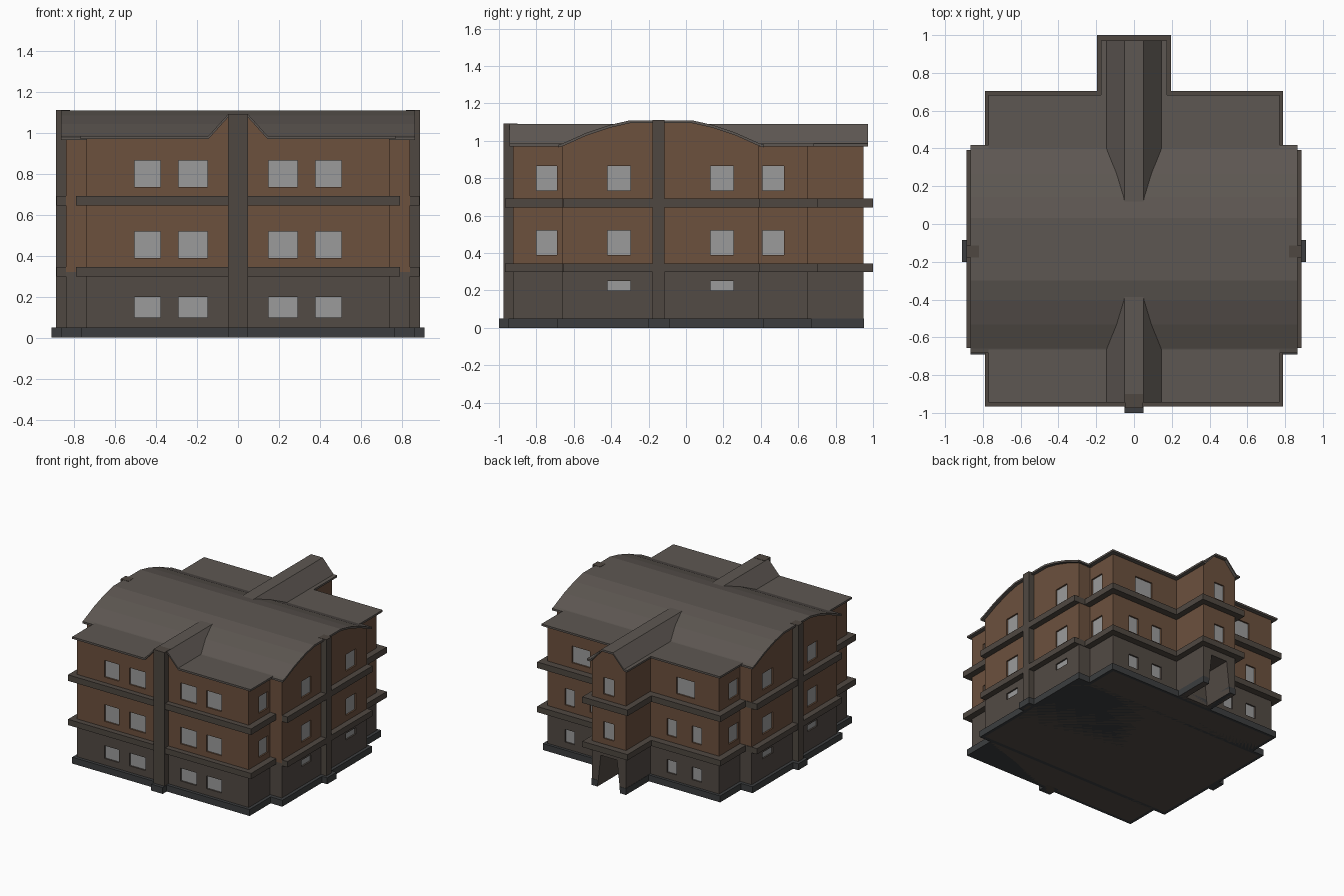
import bpy, bmesh

if "Cube" in bpy.data.objects:
    bpy.data.objects.remove(bpy.data.objects["Cube"])


def mat(name, r, g, b):
    m = bpy.data.materials.new(name)
    m.diffuse_color = (r, g, b, 1)
    m.use_nodes = True
    m.node_tree.nodes["Principled BSDF"].inputs["Base Color"].default_value = m.diffuse_color
    return m


BRICK = mat("brick", .150, .082, .048)
STONE = mat("stone", .085, .069, .058)
TRIM = mat("trim", .078, .064, .053)
ROOF = mat("roofing", .110, .095, .084)
BASE = mat("plinth", .045, .048, .050)
GLASS = mat("glass", .33, .33, .33)


def finish(name, bm, m=None):
    bmesh.ops.recalc_face_normals(bm, faces=bm.faces)
    me = bpy.data.meshes.new(name)
    bm.to_mesh(me)
    bm.free()
    ob = bpy.data.objects.new(name, me)
    bpy.context.collection.objects.link(ob)
    if m:
        me.materials.append(m)
    return ob


def add_prism(bm, pts, axis, a, b):
    """Extrude a (y,z) profile along x, or an (x,z) profile along y."""
    def co(p, t):
        return (t, p[0], p[1]) if axis == 'x' else (p[0], t, p[1])
    v0 = [bm.verts.new(co(p, a)) for p in pts]
    v1 = [bm.verts.new(co(p, b)) for p in pts]
    n = len(pts)
    bm.faces.new(v0)
    bm.faces.new(v1[::-1])
    for i in range(n):
        j = (i + 1) % n
        bm.faces.new((v0[i], v1[i], v1[j], v0[j]))


def prism(name, pts, axis, a, b, m=None):
    bm = bmesh.new()
    add_prism(bm, pts, axis, a, b)
    return finish(name, bm, m)


def add_box(bm, x0, x1, y0, y1, z0, z1):
    add_prism(bm, [(x0, z0), (x1, z0), (x1, z1), (x0, z1)], 'y', y0, y1)


def box(name, x0, x1, y0, y1, z0, z1, m):
    bm = bmesh.new()
    add_box(bm, x0, x1, y0, y1, z0, z1)
    return finish(name, bm, m)


def slab(top, t=.015):
    return top + [(u, z - t) for u, z in reversed(top)]


def mirror(half, c=0):
    return [(c - u, z) for u, z in half] + [(c + u, z) for u, z in reversed(half)]


# Window openings: (face, from, to, z0, z1)
TOP, MID, LOW = (.735, .865), (.39, .52), (.10, .20)
wins = []
for s in (-1, 1):
    for z in (TOP, MID, LOW):
        for a, b in ((.15, .29), (.378, .505)):
            wins.append(('y', -.925, -1, s * a, s * b, z))
    for z in (MID, LOW):
        for a, b in ((.29, .375), (.505, .59)):
            wins.append(('y', .65, 1, s * a, s * b, z))
    wins.append(('y', .65, 1, s * .375, s * .53, TOP))
    for z in (TOP, MID, (.20, .25)):
        for a, b in ((-.42, -.298), (.13, .255)):
            wins.append(('x', s * .84, s, a, b, z))
    for z in (TOP, MID):
        wins.append(('x', s * .74, s, -.80, -.69, z))
        wins.append(('x', s * .74, s, .41, .525, z))
for z in (TOP, MID):
    wins.append(('y', .95, 1, -.045, .045, z))

cut, panes = bmesh.new(), bmesh.new()
for ax, f, s, a, b, (z0, z1) in wins:
    a, b = min(a, b), max(a, b)
    for bm, d0, d1, g in ((cut, -.015, .02, 0), (panes, -.02, -.012, .002)):
        lo, hi = sorted((f + s * d0, f + s * d1))
        if ax == 'y':
            add_box(bm, a - g, b + g, lo, hi, z0 - g, z1 + g)
        else:
            add_box(bm, lo, hi, a - g, b + g, z0 - g, z1 + g)
cutter = finish("window_cutter", cut)
finish("window_panes", panes, GLASS)

# Tapered entrance passage under the stair tower
door = prism("entrance_cutter", [(-.10, -.02), (.10, -.02), (.07, .25), (-.07, .25)],
             'y', .70, 1.05)
for c in (cutter, door):
    c.hide_render = True
    c.display_type = 'WIRE'


def carve(ob, c):
    md = ob.modifiers.new("openings", 'BOOLEAN')
    md.operation = 'DIFFERENCE'
    md.solver = 'EXACT'
    md.object = c


# Roof profiles
CY = -.133
arch = mirror([(.55, .985), (.525, .987), (.40, 1.043), (.275, 1.085), (.165, 1.11)], CY)
gable = [(.145, .985), (.05, 1.09)]
wing_roof = mirror([(.77, .985)] + gable)
tower_roof = mirror([(.175, .985)] + gable)


def under(half_width, roof):
    """Wall outline reaching up to just beneath a gabled roof."""
    c = .008
    inner = [(u, z - c) for u, z in roof[1:-1]]
    return [(-half_width, .32), (-half_width, .977)] + inner + \
           [(half_width, .977), (half_width, .32)]


# Upper brick walls
centre = [(-.66, .32), (-.66, .977)] + [(u, z - .008) for u, z in arch[1:-1]] + \
         [(.39, .977), (.39, .32)]
walls = [prism("centre_walls", centre, 'x', -.84, .84, BRICK),
         prism("front_wing_walls", under(.74, wing_roof), 'y', -.925, -.65, BRICK),
         prism("back_wing_walls", under(.74, wing_roof), 'y', .38, .65, BRICK),
         prism("stair_tower_walls", under(.147, [tower_roof[0]] + mirror([(.144, .985), (.05, 1.09)])
                                          + [tower_roof[-1]]), 'y', .64, .95, BRICK)]

# Ground floor stone walls
walls += [box("centre_ground_floor", -.84, .84, -.66, .39, 0, .32, STONE),
          box("front_wing_ground_floor", -.74, .74, -.925, -.65, 0, .32, STONE),
          box("back_wing_ground_floor", -.74, .74, .38, .65, 0, .32, STONE)]
for w in walls:
    carve(w, cutter)
carve(box("stair_tower_ground_floor", -.147, .147, .64, .95, 0, .32, STONE), door)

# Roofs
prism("centre_roof", slab([(-.683, .98)] + arch[1:-1] + [(.417, .98)]), 'x', -.865, .865, ROOF)
prism("front_wing_roof", slab(wing_roof), 'y', -.945, -.30, ROOF)
prism("back_wing_roof", slab(wing_roof), 'y', .04, .682, ROOF)
prism("stair_tower_roof", slab(tower_roof), 'y', .682, .972, ROOF)

# String courses above the ground and first floors
for i, (z0, z1) in enumerate(((.30, .345), (.645, .692))):
    for n, x, y0, y1 in (("front_wing", .79, -.967, -.65), ("centre", .887, -.657, .393),
                         ("back_wing", .79, .38, .705), ("stair_tower", .195, .64, 1.0)):
        box(f"{n}_band_{i + 1}", -x, x, y0, y1, z0, z1, TRIM)

# Plinth
for n, x, y0, y1 in (("front_wing", .765, -.95, -.65), ("centre", .865, -.69, .415),
                     ("back_wing", .765, .38, .672)):
    box(n + "_plinth", -x, x, y0, y1, 0, .05, BASE)
carve(box("stair_tower_plinth", -.149, .149, .64, .952, 0, .05, BASE), door)

# Pilasters with feet
box("front_pilaster", -.048, .048, -.975, -.90, 0, 1.092, TRIM)
box("front_pilaster_foot", -.05, .05, -1.0, -.90, 0, .05, BASE)
for n, s in (("left", -1), ("right", 1)):
    xs = sorted((s * .82, s * .888))
    box(n + "_pilaster", *xs, -.178, -.115, 0, 1.112, TRIM)
    xs = sorted((s * .82, s * .91))
    box(n + "_pilaster_foot", *xs, -.20, -.085, 0, .05, BASE)
